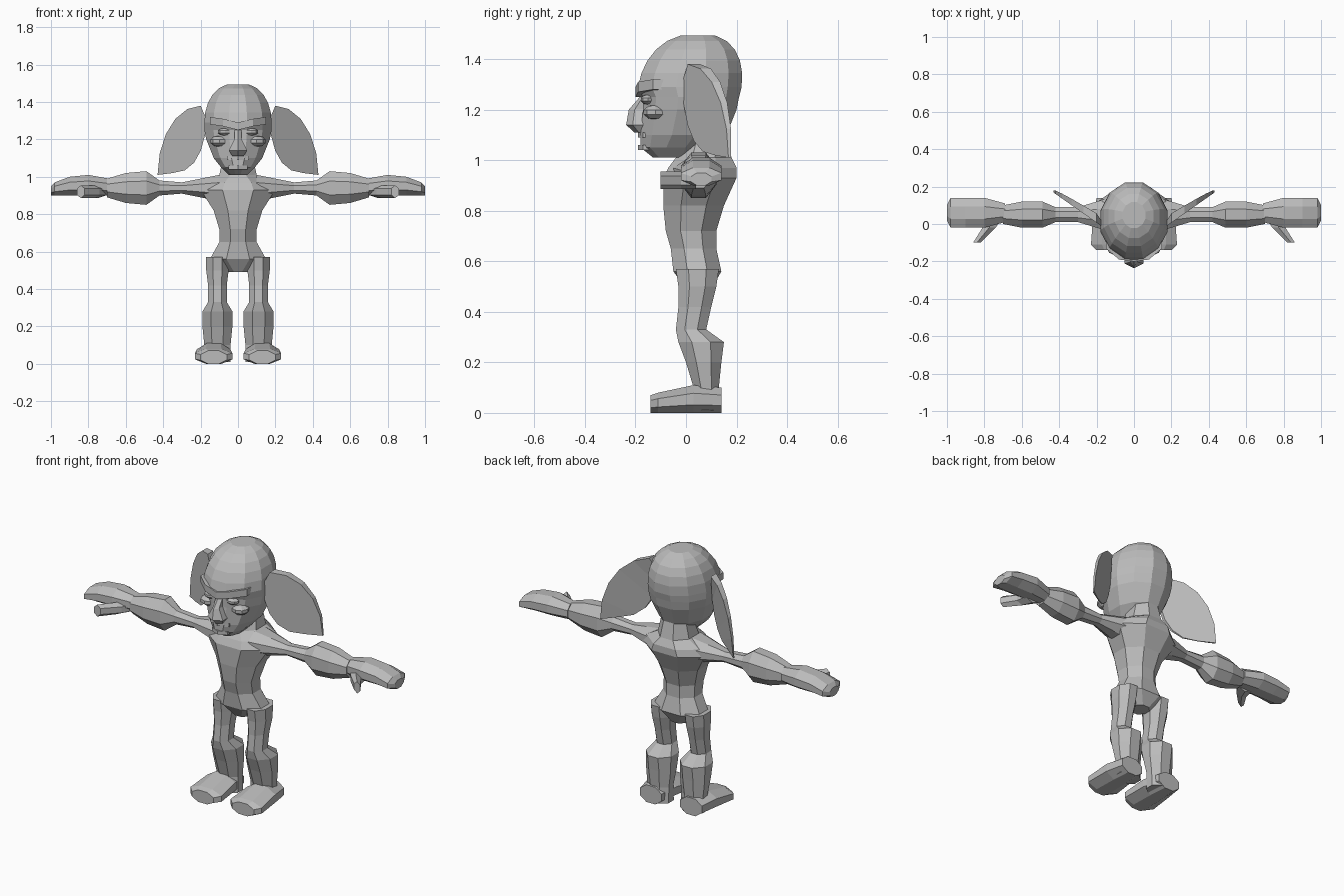
import bpy, bmesh, math
from mathutils import Matrix, Vector

cube = bpy.data.objects.get("Cube")
if cube:
    bpy.data.objects.remove(cube)

grey = bpy.data.materials.new("plain_grey")
grey.use_nodes = True
grey.diffuse_color = (.5, .5, .5, 1)
grey.node_tree.nodes["Principled BSDF"].inputs["Base Color"].default_value = grey.diffuse_color


def finish(name, bm, side):
    """Turn the mesh into a flat-shaded object, mirrored when side is negative."""
    bmesh.ops.scale(bm, vec=Vector((side, 1, 1)), verts=bm.verts)
    bmesh.ops.recalc_face_normals(bm, faces=bm.faces)
    mesh = bpy.data.meshes.new(name)
    bm.to_mesh(mesh)
    bm.free()
    mesh.materials.append(grey)
    bpy.context.collection.objects.link(bpy.data.objects.new(name, mesh))


def skin(name, rings, side=1):
    """Bridge a row of equal point rings and cap both ends."""
    bm = bmesh.new()
    rows = [[bm.verts.new(point) for point in ring] for ring in rings]
    for lower, upper in zip(rows, rows[1:]):
        for i in range(len(lower)):
            bm.faces.new((lower[i - 1], lower[i], upper[i], upper[i - 1]))
    bm.faces.new(rows[0])
    bm.faces.new(rows[-1])
    finish(name, bm, side)


def section(axis, at, low, high, count):
    """A regular polygon stretched to touch the box between two corners."""
    middle = [(a + b) / 2 for a, b in zip(low, high)]
    reach = [(b - a) / 2 / math.cos(math.pi / count) for a, b in zip(low, high)]
    points = []
    for i in range(count):
        angle = (i + .5) * math.tau / count
        point = [middle[0] + reach[0] * math.cos(angle), middle[1] + reach[1] * math.sin(angle)]
        point.insert("xyz".index(axis), at)
        points.append(point)
    return points


def upright(name, rows, count, side=1, centre=0):
    """Vertical loft; each row gives height, half width, front and back."""
    skin(name, [section("z", height, (centre - half, front), (centre + half, back), count)
                for height, half, front, back in rows], side)


def ball(name, place, size, side):
    """Small faceted ellipsoid."""
    bm = bmesh.new()
    bmesh.ops.create_uvsphere(bm, u_segments=8, v_segments=5, radius=1)
    bmesh.ops.transform(bm, matrix=Matrix.LocRotScale(place, None, size), verts=bm.verts)
    finish(name, bm, side)


# Torso with pelvis, shoulders and neck
upright("torso", [
    (.49, .05, 0, .1), (.56, .15, -.05, .14), (.65, .1, -.06, .12), (.72, .1, -.08, .12),
    (.82, .13, -.09, .15), (.93, .2, -.09, .2), (.97, .17, -.07, .2),
    (1.01, .1, -.04, .18), (1.1, .08, 0, .16)], count=8)

# Head: tapering jaw and recessed eye line below, rounded dome above
jaw = [(1.01, .05, -.13, .05), (1.05, .09, -.18, .1), (1.1, .13, -.18, .16),
       (1.2, .17, -.17, .2), (1.25, .18, -.17, .21)]
dome = []
for step in range(6):
    rise = step / 6 * math.pi / 2
    spread = math.cos(rise) ** .8
    middle = .02 + .03 * math.sin(rise)
    dome.append((1.29 + .21 * math.sin(rise), .18 * spread, middle - .21 * spread, middle + .2 * spread))
upright("head", jaw + dome, count=12)

# Nose with a narrow bridge and broad tip
upright("nose", [(height, half, front, -.14) for height, half, front in (
    (1.11, .03, -.2), (1.14, .05, -.23), (1.2, .02, -.22), (1.25, .02, -.18))], count=6)

# Mouth and chin ridges
for name, height, half in (("lips", 1.1, .06), ("chin", 1.05, .05)):
    skin(name, [section("x", half * step, (front, height - .01), (-.13, height + .01), 4)
                for step, front in ((-1, -.17), (0, -.19), (1, -.17))])

for side, word in ((1, "left"), (-1, "right")):
    # Eye, cheekbone and frowning brow
    ball(word + "_eye", (.07, -.15, 1.24), (.04, .03, .02), side)
    ball(word + "_cheek", (.1, -.12, 1.19), (.05, .05, .03), side)
    skin(word + "_brow", [section("x", across, (front, height - .02), (-.08, height + .02), 4)
                          for across, front, height in ((0, -.2, 1.27), (.08, -.19, 1.29), (.15, -.13, 1.3))], side)

    # Drooping ear: thick curved rim at the root, thin tip, swept back outward
    strips = []
    for step in range(6):
        along = step / 5
        turn = along * math.pi / 2
        rim = Vector((.2 + .23 * math.sin(turn), 0, 1.01 + .37 * math.cos(turn)))
        lobe = Vector((.17 + .18 * along ** 2, 0, 1.31 - .29 * math.sin(turn)))
        for edge in (rim, lobe):
            edge.y = .7 * (edge.x - .19)
        thick = Vector((0, .05 - .04 * along, 0))
        strips.append([rim, rim + thick, lobe + thick / 2, lobe])
    skin(word + "_ear", strips, side)

    # Arm from shoulder through swollen forearm to mitten hand
    skin(word + "_arm", [section("x", out, (.05 - deep, .94 - tall), (.05 + deep, .94 + tall), 8)
                         for out, deep, tall in (
                             (.1, .1, .07), (.2, .07, .05), (.3, .04, .03), (.42, .04, .04),
                             (.49, .07, .09), (.6, .07, .08), (.7, .05, .05))], side)
    skin(word + "_hand", [section("x", out, (.06 - deep, .9), (.06 + deep, top), 8)
                          for out, deep, top in (
                              (.69, .05, .99), (.8, .08, 1.01), (.9, .08, 1), (.98, .08, .97), (1, .04, .95))], side)

    # Thumb pointing forward and outward
    skin(word + "_thumb", [section("y", -.1 * reach, (start, .89), (start + wide, .95), 6)
                           for reach, start, wide in ((-.4, .7, .1), (.2, .74, .07), (1, .82, .04))], side)

    # Leg with bulky shin cuff
    upright(word + "_leg", [
        (.01, .07, .02, .14), (.1, .07, .03, .13), (.2, .08, 0, .14), (.28, .08, -.03, .15),
        (.33, .05, -.04, .08), (.42, .05, -.03, .1), (.5, .06, -.03, .12), (.57, .06, -.04, .13)],
        8, side, centre=.11)

    # Foot with blunt toe
    skin(word + "_foot", [section("y", along, (.13 - half, 0), (.13 + half, top), 8)
                          for along, half, top in (
                              (-.14, .07, .07), (-.11, .1, .08), (.03, .09, .11), (.14, .07, .1))], side)
